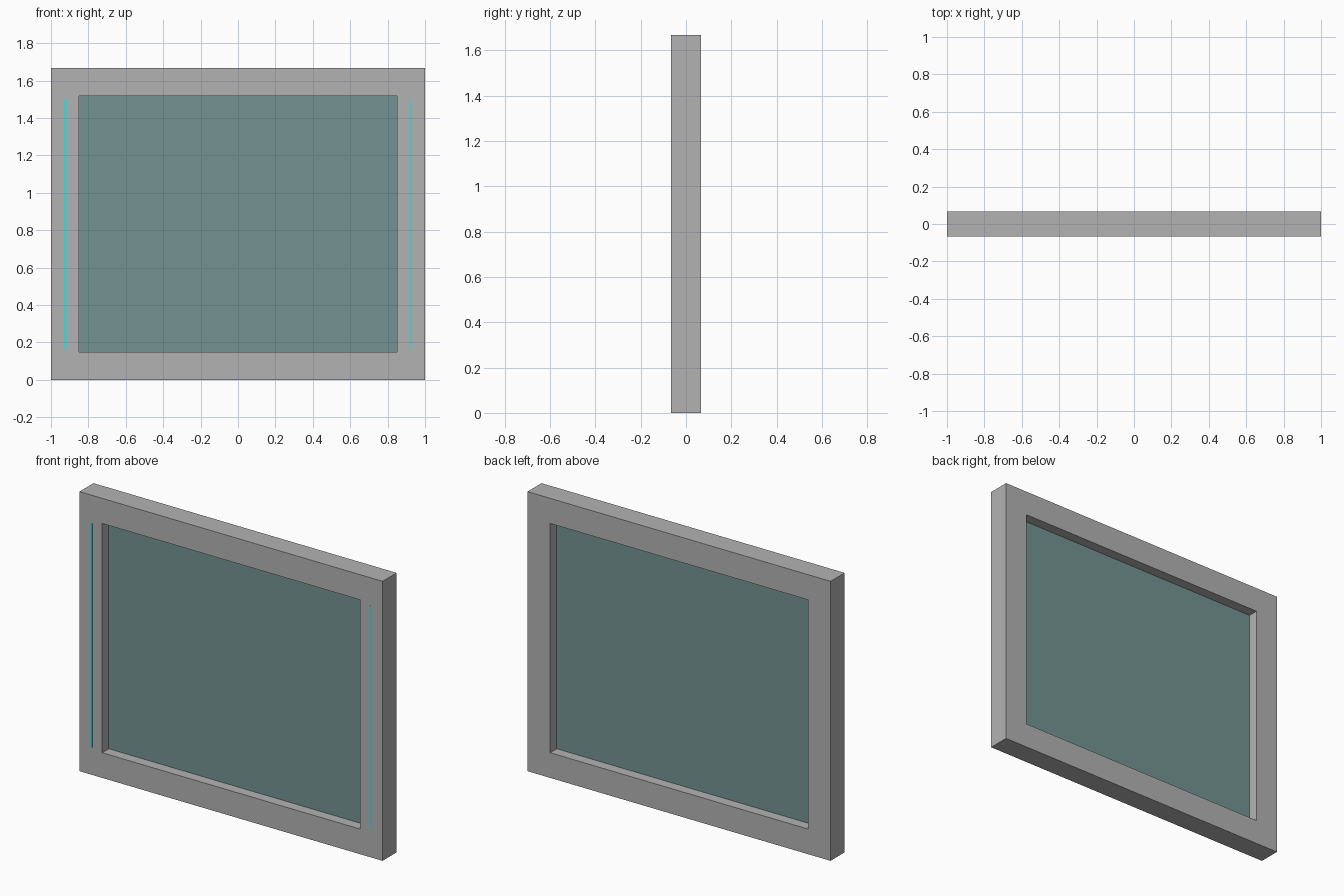
import bpy
import bmesh

old = bpy.data.objects.get("Cube")
if old:
    bpy.data.objects.remove(old, do_unlink=True)

W, H, D = 1.0, 1.667, 0.066      # half width, height, half depth
BORDER = 0.15


def material(name, rgb):
    m = bpy.data.materials.new(name)
    m.use_nodes = True
    color = (*rgb, 1.0)
    m.diffuse_color = color
    m.node_tree.nodes["Principled BSDF"].inputs["Base Color"].default_value = color
    return m


def finish(name, bm, mat):
    bmesh.ops.recalc_face_normals(bm, faces=bm.faces)
    mesh = bpy.data.meshes.new(name)
    bm.to_mesh(mesh)
    bm.free()
    mesh.materials.append(mat)
    obj = bpy.data.objects.new(name, mesh)
    bpy.context.collection.objects.link(obj)
    return obj


def box(name, low, high, mat):
    bm = bmesh.new()
    bmesh.ops.create_cube(bm, size=1)
    for v in bm.verts:
        v.co = [high[i] if v.co[i] > 0 else low[i] for i in range(3)]
    return finish(name, bm, mat)


grey = material("frame grey", (0.45, 0.45, 0.45))
teal = material("glass teal", (0.175, 0.296, 0.287))
cyan = material("light cyan", (0.11, 0.65, 0.65))

# Frame: mitred ring swept through four corners of a square section
bm = bmesh.new()
rings = []
for sx, top in ((-1, 0), (1, 0), (1, 1), (-1, 1)):
    ring = []
    for inset, y in ((0, -D), (BORDER, -D), (BORDER, D), (0, D)):
        z = H - inset if top else inset
        ring.append(bm.verts.new((sx * (W - inset), y, z)))
    rings.append(ring)
for i in range(4):
    a, b = rings[i], rings[(i + 1) % 4]
    for j in range(4):
        k = (j + 1) % 4
        bm.faces.new((a[j], b[j], b[k], a[k]))
# Dissolve the mitre seams on the flat front and back
finish("window_frame", bm, grey)

# Thin pane in the middle of the opening
box("glass_pane", (BORDER - W, -0.004, BORDER), (W - BORDER, 0.004, H - BORDER), teal)

# Light strips on the front of both uprights
for side, x in (("right", -0.923), ("left", 0.923)):
    box(side + "_light_strip", (x - 0.008, -D - 0.001, 0.165),
        (x + 0.008, -D + 0.004, 1.5), cyan)
